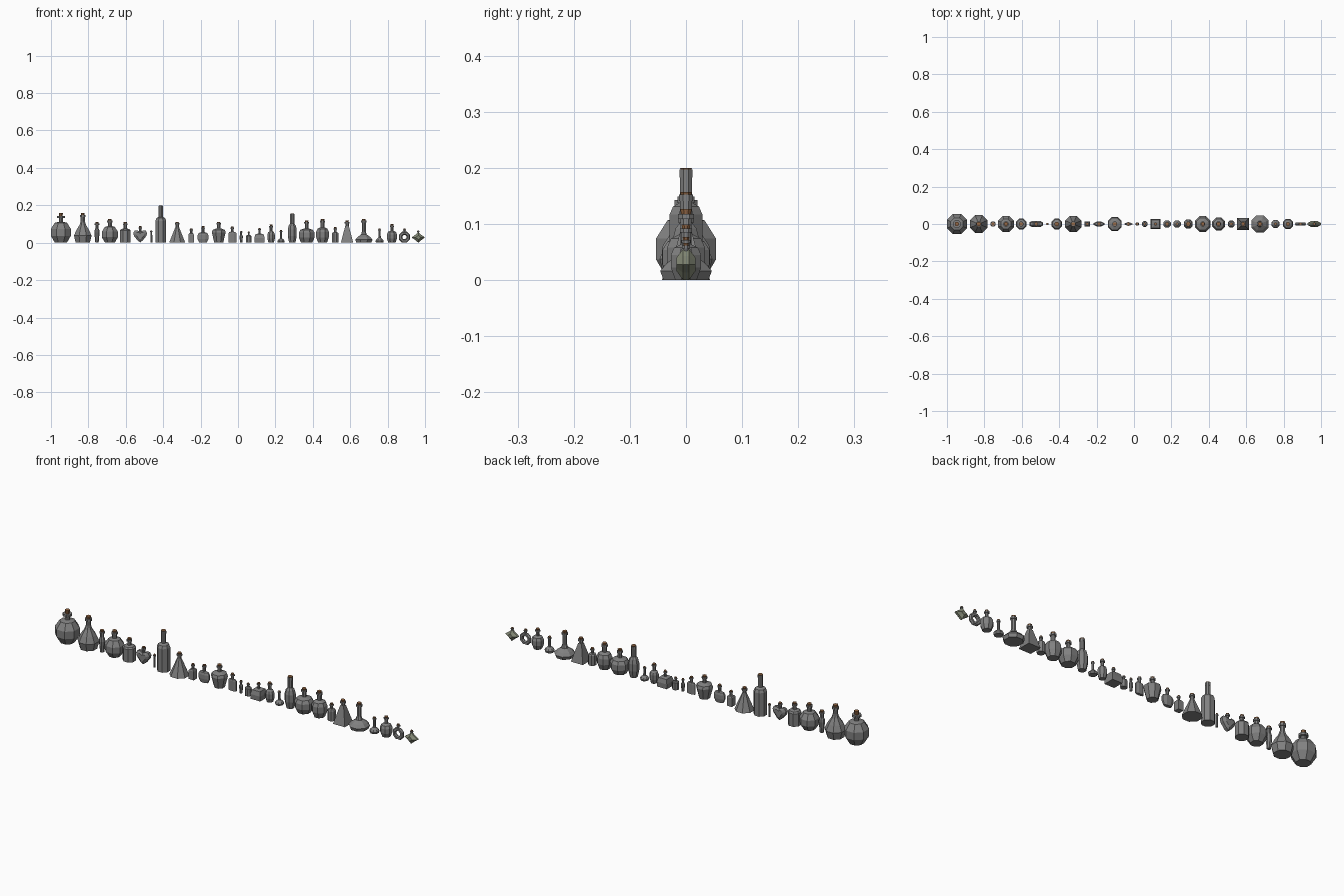
import bpy, bmesh
from math import cos, sin, pi

if "Cube" in bpy.data.objects:
    bpy.data.objects.remove(bpy.data.objects["Cube"])


def colour(name, rgb):
    m = bpy.data.materials.new(name)
    m.diffuse_color = (*rgb, 1)
    m.use_nodes = True
    m.node_tree.nodes["Principled BSDF"].inputs["Base Color"].default_value = m.diffuse_color
    return m


glass = colour("dark_glass", (0.22, 0.22, 0.22))
cork_mat = colour("cork_brown", (0.3, 0.14, 0.06))
green_mat = colour("greenish_glass", (0.23, 0.25, 0.18))


def skin(name, rings, x, mat=glass, closed=False):
    """Flat-faced surface through rings of equal point count."""
    bm = bmesh.new()
    vs = [[bm.verts.new(p) for p in ring] for ring in rings]
    n = len(vs[0])
    for k in range(len(vs) if closed else len(vs) - 1):
        a, b = vs[k], vs[(k + 1) % len(vs)]
        for i in range(n):
            j = (i + 1) % n
            bm.faces.new((a[i], a[j], b[j], b[i]))
    if not closed:
        bm.faces.new(vs[0][::-1])
        bm.faces.new(vs[-1])
    bmesh.ops.recalc_face_normals(bm, faces=bm.faces)
    me = bpy.data.meshes.new(name)
    bm.to_mesh(me)
    bm.free()
    ob = bpy.data.objects.new(name, me)
    ob.location.x = x
    bpy.context.collection.objects.link(ob)
    me.materials.append(mat)
    return ob


def lathe(name, x, profile, n=8, depth=1, mat=glass):
    """Revolve (half width, z) pairs with flats facing the axes."""
    k = 1 / cos(pi / n)
    ang = [2 * pi * (i + 0.5) / n for i in range(n)]
    rings = [[(r * k * cos(a), r * k * sin(a) * depth, z) for a in ang]
             for r, z in profile]
    return skin(name, rings, x, mat)


def neck(name, x, r, z, h, cork=.07, flare=1.4):
    """Round neck with a lip, and a cork reaching height h."""
    lip = h * (1 - cork)
    ring = lip - 0.07 * h
    w = r * flare
    lathe(name + "_neck", x, [(r, z), (r, ring), (w, ring), (w, lip)])
    lathe(name + "_cork", x, [(r * 0.85, lip), (r, h)], mat=cork_mat)


# Body families: share of total height, then (width share, height share)
families = {
    "globe": (.70, [(.6, 0), (1, .33), (1, .66), (.62, .95)]),
    "pear": (.72, [(.8, 0), (1, .33), (.72, .59), (.36, .83)]),
    "jar": (.69, [(1, 0), (1, .85), (.8, .95)]),
    "cone": (.76, [(1, 0), (.95, .07)]),
    "urn": (.69, [(.64, 0), (1, .72), (.88, .89)]),
    "barrel": (.65, [(.7, 0), (1, .35), (1, .7), (.78, .9)]),
    "bell": (.48, [(.87, 0), (1, .27), (.74, .5), (.33, .72)]),
    "inkwell": (.63, [(.96, 0), (1, .5), (.78, .92)]),
}


def bottle(name, family, x, r, h, n=8, depth=1, **finish):
    share, shape = families[family]
    top = share * h
    nr = min(0.08 * h, 0.011, 0.9 * r)
    body = [(r * a, top * b) for a, b in shape] + [(nr, top)]
    lathe(name, x, body, n, depth)
    neck(name, x, nr, top - 0.003, h, **finish)


# Left half of the row
bottle("globe_flask", "globe", -.947, .0535, .16, cork=.11, flare=1.9)
bottle("teardrop_flask", "pear", -.83, .047, .16, cork=.07)
bottle("slim_vial", "urn", -.754, .014, .11)
bottle("round_flask", "globe", -.685, .043, .127)
bottle("cylinder_jar", "jar", -.603, .029, .11)
bottle("test_tube", "jar", -.463, .005, .066)
bottle("tall_bottle", "jar", -.413, .029, .2, cork=.015, flare=1.05)
bottle("cone_flask", "cone", -.325, .043, .112)
bottle("square_vial", "jar", -.25, .014, .075, n=4)
bottle("flat_round_flask", "barrel", -.187, .029, .088, depth=.42)
bottle("broad_shoulder_flask", "urn", -.103, .037, .112)
bottle("flat_flask", "jar", -.03, .021, .086, depth=.34)
# Right half of the row
bottle("tiny_vial", "urn", .017, .009, .063)
bottle("small_jar", "jar", .057, .015, .06)
bottle("square_inkwell", "inkwell", .115, .028, .078, n=4)
bottle("oval_bottle", "barrel", .177, .02, .096)
bottle("small_bell", "bell", .23, .02, .067)
bottle("tall_oval_bottle", "barrel", .29, .024, .157, cork=.03, flare=1.1)
bottle("faceted_globe", "barrel", .367, .042, .118)
bottle("barrel_flask", "barrel", .452, .034, .127)
bottle("short_jar", "jar", .52, .018, .083)
bottle("pyramid_flask", "cone", .583, .033, .118, n=4)
bottle("wide_base_flask", "bell", .673, .046, .127)
bottle("small_wide_flask", "bell", .757, .022, .077)
bottle("small_globe", "barrel", .823, .027, .099)


def plate(name, x, outline, zc, side, edge, inset, mat=glass):
    """Outline in x/z about height zc, with chamfered front and back."""
    layers = [(-side, inset), (-edge, 1), (edge, 1), (side, inset)]
    rings = [[(px * s, y, zc + pz * s) for px, pz in outline] for y, s in layers]
    return skin(name, rings, x, mat)


# Heart bottle
half = [(.013, -.029), (.033, -.004), (.037, .012), (.03, .024), (.016, .026)]
heart = [(0, -.038)] + half + [(0, .017)] + [(-a, b) for a, b in reversed(half)]
plate("heart_bottle", -.523, heart, .04, .016, .008, .6)
neck("heart_bottle", -.523, .007, .052, .088)

# Ring bottle with a hole through it
R, r, k = .0205, .0095, 1 / cos(pi / 8)
tube = [(R + r * cos(pi * j / 3), r * sin(pi * j / 3)) for j in range(6)]
turns = [2 * pi * (i + 0.5) / 8 for i in range(8)]
skin("ring_bottle", [[(d * k * cos(a), y, .03 + d * k * sin(a)) for d, y in tube]
                     for a in turns], .89, closed=True)
neck("ring_bottle", .89, .006, .054, .077)

# Four-pointed star bottle
reach = [.036, .021, .028, .021] * 2
star = [(q * cos(pi * i / 4), q * sin(pi * i / 4)) for i, q in enumerate(reach)]
plate("star_bottle", .964, star, .028, .017, .005, .42, green_mat)
neck("star_bottle", .964, .005, .046, .066)
